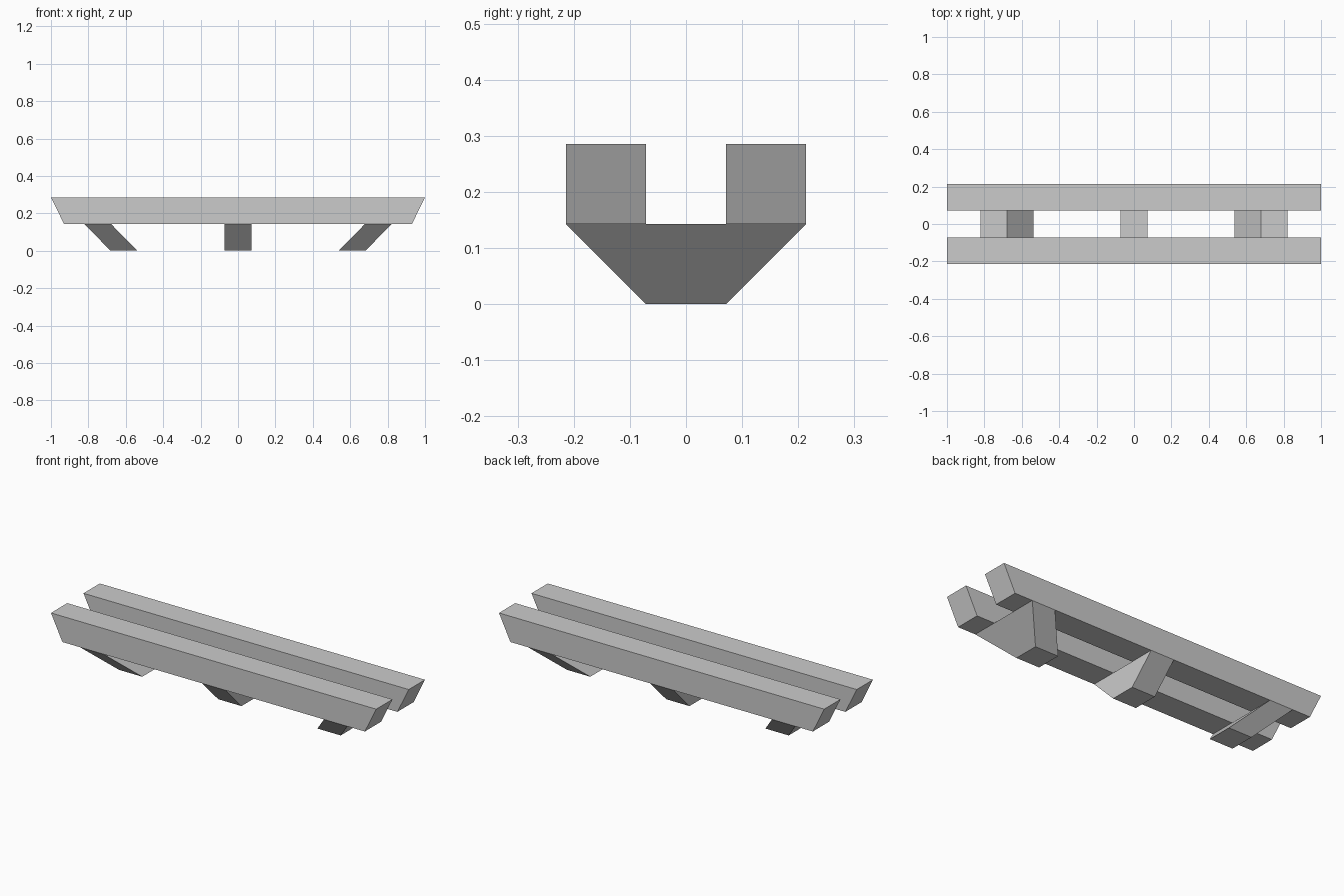
import bpy, bmesh

if "Cube" in bpy.data.objects:
    bpy.data.objects.remove(bpy.data.objects["Cube"])

U = 1 / 7  # beam thickness, the module for every part


def loft_box(name, bottom, top):
    """Six-sided block between two rectangles (x0, x1, y0, y1, z)."""
    bm = bmesh.new()
    rings = []
    for x0, x1, y0, y1, z in (bottom, top):
        corners = ((x0, y0), (x1, y0), (x1, y1), (x0, y1))
        rings.append([bm.verts.new((x, y, z)) for x, y in corners])
    lo, hi = rings
    bm.faces.new(lo[::-1])
    bm.faces.new(hi)
    for i in range(4):
        j = (i + 1) % 4
        bm.faces.new((lo[i], lo[j], hi[j], hi[i]))
    mesh = bpy.data.meshes.new(name)
    bm.to_mesh(mesh)
    bm.free()
    obj = bpy.data.objects.new(name, mesh)
    bpy.context.collection.objects.link(obj)
    return obj


# Two long rails with ends that slope inwards towards the bottom
for name, y in (("front_rail", -1.5 * U), ("back_rail", 0.5 * U)):
    loft_box(name, (-0.93, 0.93, y, y + U, U), (-1, 1, y, y + U, 2 * U))

# Three tapered feet; the outer two splay outwards towards the top
for name, foot_x, top_x in (("left_foot", -0.61, -0.75),
                            ("middle_foot", 0, 0),
                            ("right_foot", 0.61, 0.75)):
    loft_box(name,
             (foot_x - U / 2, foot_x + U / 2, -U / 2, U / 2, 0),
             (top_x - U / 2, top_x + U / 2, -1.5 * U, 1.5 * U, U))
